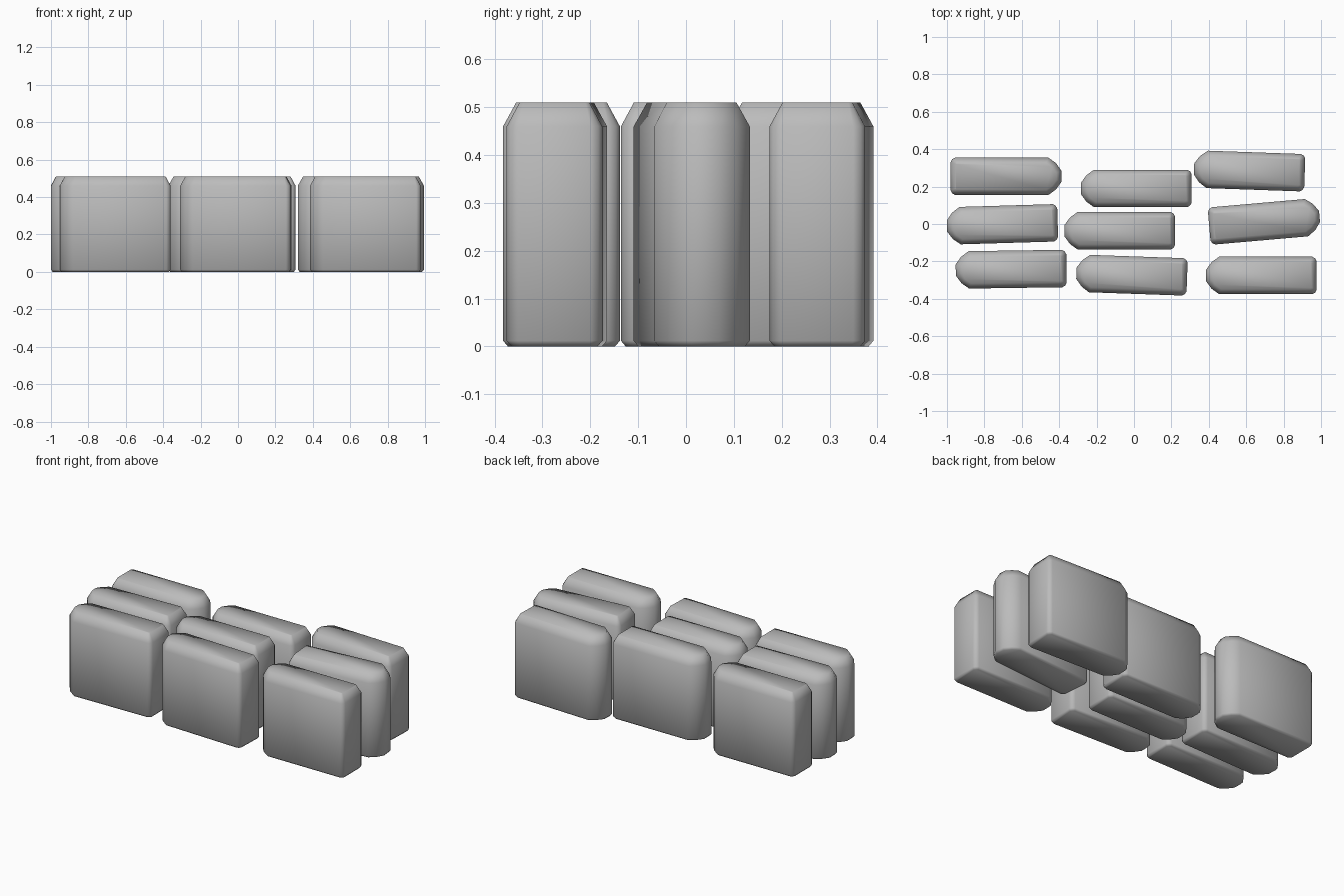
import bpy, bmesh, math

cube = bpy.data.objects.get("Cube")
if cube:
    bpy.data.objects.remove(cube, do_unlink=True)

stone = bpy.data.materials.new("grey_stone")
stone.use_nodes = True
colour = (0.5, 0.5, 0.5, 1)
stone.diffuse_color = colour
stone.node_tree.nodes["Principled BSDF"].inputs["Base Color"].default_value = colour

LENGTH, WIDTH = 0.592, 0.2
NOSE, TAIL = 0.07, 0.024          # corner cuts at the blunt and square ends


def outline(inset):
    """Plan of a block: wide corner cuts at -x, narrow ones at +x."""
    l, w = LENGTH / 2 - inset, WIDTH / 2 - inset
    n, t = NOSE - inset * 0.586, TAIL - inset * 0.586
    upper = [(l, w - t), (l - t * 0.35, w - t * 0.35), (l - t, w),
             (n - l, w), (n * 0.42 - l, w - n * 0.42), (-l, w - n)]
    return upper + [(x, -y) for x, y in reversed(upper)]


def block_mesh():
    bm = bmesh.new()
    # Height and inset of each ring, from the base to the sloped top rim
    levels = [(0, 0.01), (0.012, 0), (0.46, 0), (0.51, 0.027)]
    rings = [[bm.verts.new((x, y, z)) for x, y in outline(i)] for z, i in levels]
    count = len(rings[0])
    for low, high in zip(rings, rings[1:]):
        for k in range(count):
            j = (k + 1) % count
            bm.faces.new((low[k], low[j], high[j], high[k]))
    bm.faces.new(rings[-1])
    bm.faces.new(list(reversed(rings[0])))
    bmesh.ops.recalc_face_normals(bm, faces=bm.faces)
    for face in bm.faces:
        face.smooth = True
    mesh = bpy.data.meshes.new("block")
    bm.to_mesh(mesh)
    bm.free()
    mesh.materials.append(stone)
    return mesh


# Centre x, centre y and turn in degrees of each block
blocks = {
    "right_back": (-0.684, 0.255, 180),
    "right_middle": (-0.704, -0.002, 1.7),
    "right_front": (-0.657, -0.242, 0.8),
    "centre_back": (0.012, 0.19, 0),
    "centre_middle": (-0.076, -0.036, 0),
    "centre_front": (-0.012, -0.273, -2),
    "left_back": (0.617, 0.284, -2),
    "left_middle": (0.697, 0.014, 185),
    "left_front": (0.681, -0.275, 0),
}
mesh = block_mesh()
for name, (x, y, turn) in blocks.items():
    ob = bpy.data.objects.new(name + "_block", mesh)
    ob.location = (x, y, 0)
    ob.rotation_euler.z = math.radians(turn)
    bpy.context.collection.objects.link(ob)
